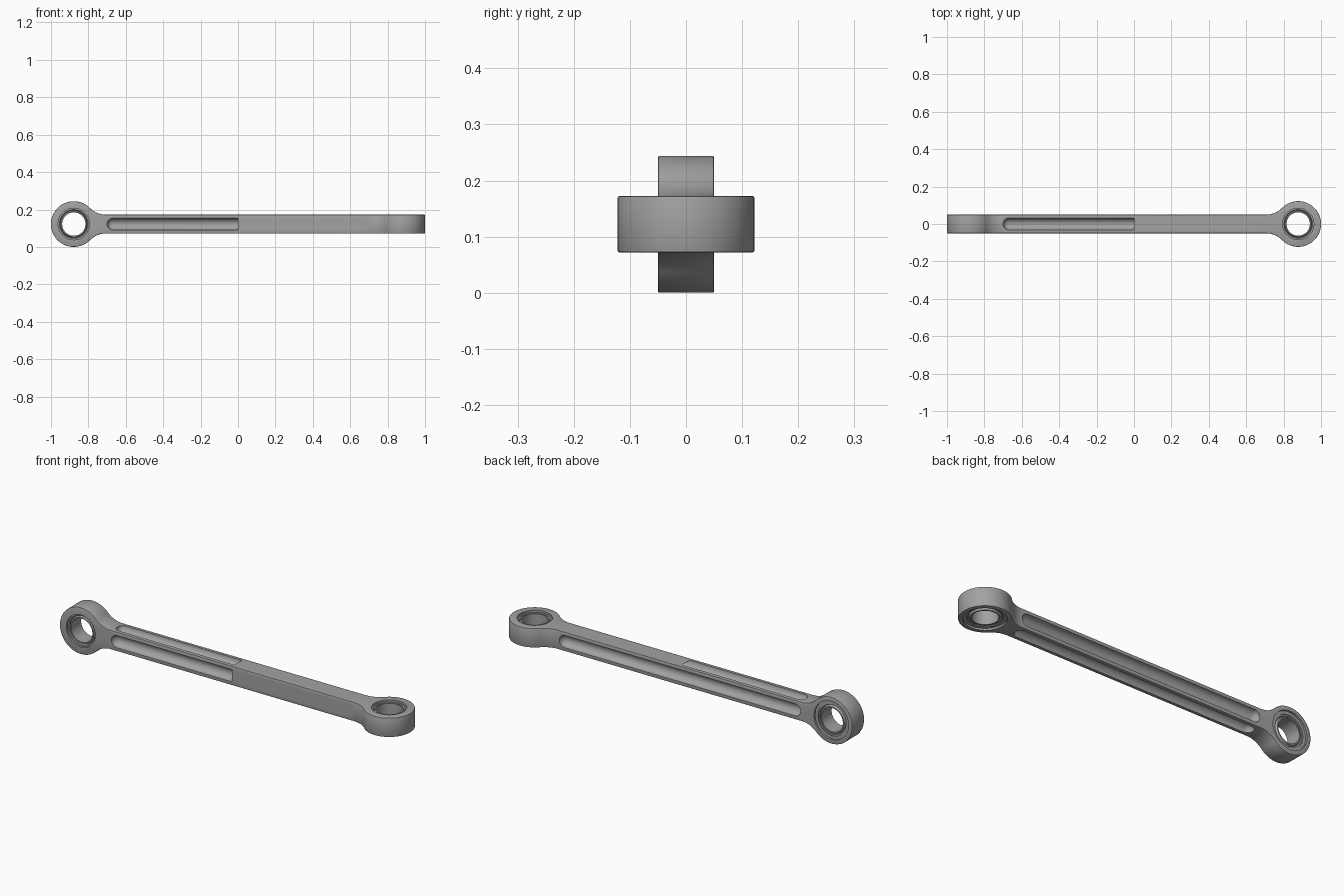
import bpy, bmesh, math
from mathutils import Matrix, Vector

old = bpy.data.objects.get("Cube")
if old:
    bpy.data.objects.remove(old, do_unlink=True)

MID, EYE_X, EYE_R, HALF = 0.122, 0.878, 0.122, 0.05
FILLET, GROOVE_R, GROOVE_END = 0.12, 0.032, 0.668


def material(name, level):
    m = bpy.data.materials.new(name)
    m.use_nodes = True
    colour = (level, level, level, 1)
    m.diffuse_color = colour
    m.node_tree.nodes["Principled BSDF"].inputs["Base Color"].default_value = colour
    return m


steel = material("grey steel", 0.36)


def make(name, bm, matrix=Matrix()):
    bmesh.ops.recalc_face_normals(bm, faces=bm.faces)
    mesh = bpy.data.meshes.new(name)
    bm.to_mesh(mesh)
    bm.free()
    mesh.transform(matrix)
    mesh.materials.append(steel)
    ob = bpy.data.objects.new(name, mesh)
    bpy.context.collection.objects.link(ob)
    return ob


def select(ob):
    bpy.ops.object.select_all(action="DESELECT")
    ob.select_set(True)
    bpy.context.view_layer.objects.active = ob


def apply_modifiers(ob):
    select(ob)
    for m in list(ob.modifiers):
        bpy.ops.object.modifier_apply(modifier=m.name)


def boolean(ob, other, operation):
    m = ob.modifiers.new(operation.lower(), "BOOLEAN")
    m.object, m.operation, m.solver = other, operation, "EXACT"
    apply_modifiers(ob)
    bpy.data.objects.remove(other, do_unlink=True)


def arc(cx, cy, r, start, end, steps):
    angles = [start + (end - start) * i / steps for i in range(steps + 1)]
    return [(cx + r * math.cos(a), cy + r * math.sin(a)) for a in angles]


def half_link(name, matrix):
    """Half the bar, flaring into a round eye, extruded along z."""
    rise = HALF + FILLET
    dx = math.sqrt((EYE_R + FILLET) ** 2 - rise ** 2)
    touch = math.atan2(rise, -dx)
    upper = [(0, HALF)]
    upper += arc(EYE_X - dx, rise, FILLET, -math.pi / 2, touch - math.pi, 10)
    upper += arc(EYE_X, 0, EYE_R, touch, 0, 28)[1:]
    outline = upper + [(x, -y) for x, y in reversed(upper[:-1])]
    bm = bmesh.new()
    face = bm.faces.new([bm.verts.new((x, y, -HALF)) for x, y in outline])
    ext = bmesh.ops.extrude_face_region(bm, geom=[face])
    bmesh.ops.translate(bm, vec=(0, 0, 2 * HALF),
                        verts=[v for v in ext["geom"] if isinstance(v, bmesh.types.BMVert)])
    # soften the rims, leaving the joint in the middle of the bar square
    rims = [e for e in bm.edges if max(v.co.x for v in e.verts) > 0.001
            and abs(e.verts[0].co.z - e.verts[1].co.z) < 0.001]
    bmesh.ops.bevel(bm, geom=rims, offset=0.003, segments=2, profile=0.5, affect="EDGES")
    return make(name, bm, matrix)


def lathe(name, profile, matrix, closed=True):
    """Turn (radius, height) points around the z axis of an eye."""
    bm = bmesh.new()
    verts = [bm.verts.new((r, 0, z)) for r, z in profile]
    edges = [bm.edges.new((verts[i], verts[(i + 1) % len(verts)])) for i in range(len(verts))]
    bmesh.ops.spin(bm, geom=verts + edges, cent=(0, 0, 0), axis=(0, 0, 1),
                   angle=2 * math.pi, steps=56, use_merge=True)
    bmesh.ops.remove_doubles(bm, verts=bm.verts, dist=1e-5)
    return make(name, bm, matrix @ Matrix.Translation((EYE_X, 0, 0)))


def capsule(angle):
    """Ball-ended cutter lying along one face of the bar."""
    bm = bmesh.new()
    bmesh.ops.create_uvsphere(bm, u_segments=32, v_segments=17, radius=GROOVE_R)
    for v in bm.verts:
        v.co.z += math.copysign(GROOVE_END, v.co.z)
    turn = (Matrix.Translation((0, 0, MID)) @ Matrix.Rotation(angle, 4, "X")
            @ Matrix.Translation((0, 0, HALF)) @ Matrix.Rotation(math.pi / 2, 4, "Y"))
    return make("groove_cutter", bm, turn)


# the left eye lies flat; the right eye is turned upright
lift = Matrix.Translation((0, 0, MID))
left_end = lift
right_end = lift @ Matrix.Rotation(math.pi, 4, "Z") @ Matrix.Rotation(math.pi / 2, 4, "X")
right_end = right_end @ Matrix.Rotation(math.pi, 4, "X")

link = half_link("connecting_link", left_end)
boolean(link, half_link("right_half", right_end), "UNION")
for quarter in range(4):
    boolean(link, capsule(quarter * math.pi / 2), "DIFFERENCE")

# stepped seats for the bearings, wider at the lower side
seat = [(0, -0.06), (0.1, -0.06), (0.1, -0.04), (0.084, -0.04), (0.084, 0.06), (0, 0.06)]
for end in (left_end, right_end):
    boolean(link, lathe("seat_cutter", seat, end), "DIFFERENCE")

# bearing races and bored balls
race = [(0.086, -0.036), (0.077, -0.036), (0.073, -0.03),
        (0.073, 0.034), (0.077, 0.04), (0.086, 0.04)]
ball = [(0.062, -0.042)] + arc(0, 0, 0.08, -0.55, 0.55, 10) + [(0.062, 0.042)]
parts = [link]
for side, end in (("left", left_end), ("right", right_end)):
    parts.append(lathe(side + "_bearing_race", race, end))
    parts.append(lathe(side + "_bearing_ball", ball, end))

for ob in parts:
    select(ob)
    bpy.ops.object.shade_smooth_by_angle(angle=math.radians(32))
